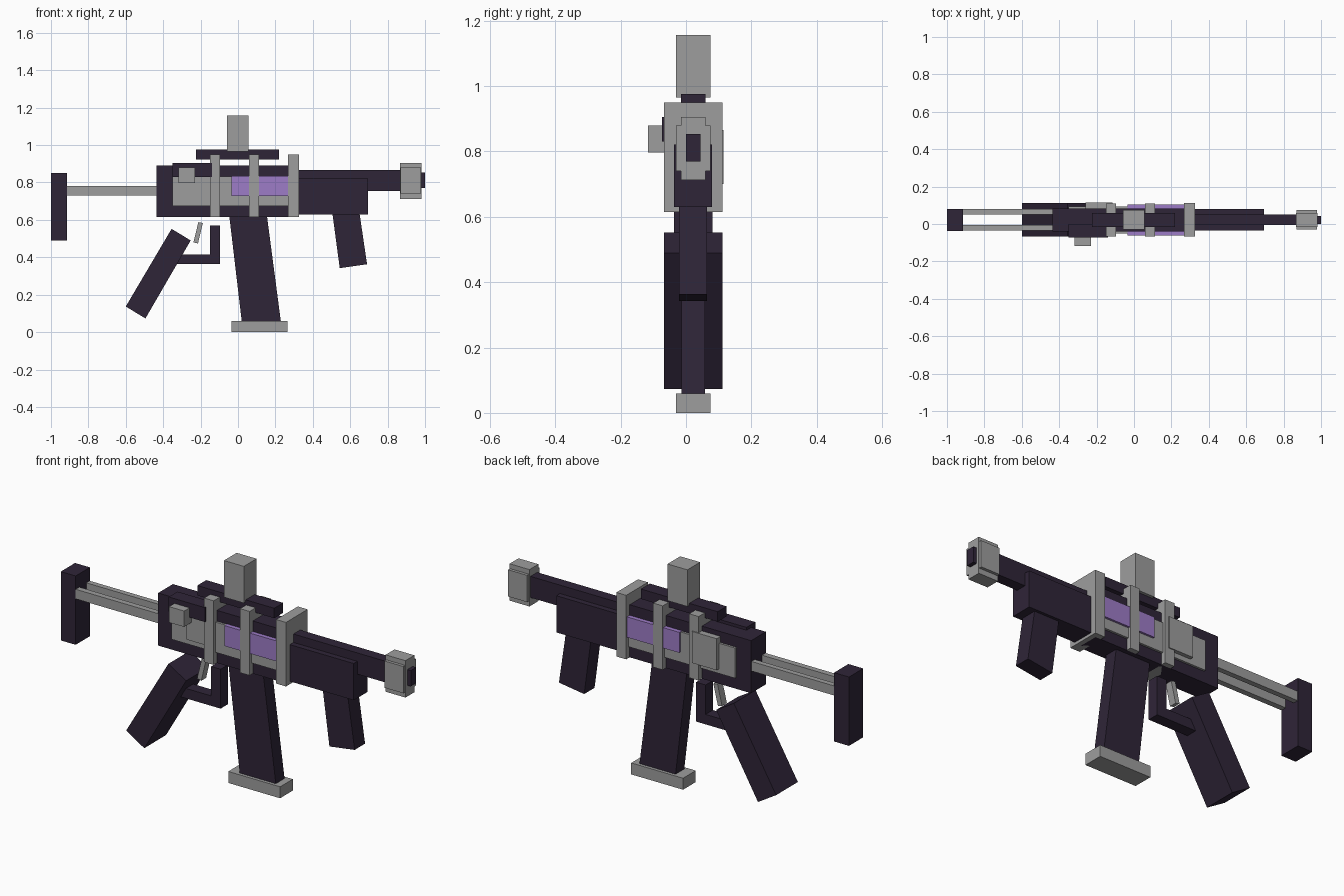
import bpy
import bmesh

cube = bpy.data.objects.get("Cube")
if cube:
    bpy.data.objects.remove(cube, do_unlink=True)


def material(name, color):
    mat = bpy.data.materials.new(name)
    mat.use_nodes = True
    mat.diffuse_color = color
    mat.node_tree.nodes["Principled BSDF"].inputs["Base Color"].default_value = color
    return mat


dark = material("dark plum", (0.028, 0.018, 0.039, 1))
grey = material("grey metal", (0.34, 0.34, 0.34, 1))
purple = material("purple glow", (0.34, 0.20, 0.57, 1))

MID = 0.022  # centre plane of the whole assembly


def prism(name, profile, y, mat):
    """Extrude an x-z outline between the two y values."""
    bm = bmesh.new()
    face = bm.faces.new([bm.verts.new((px, y[0], pz)) for px, pz in profile])
    side = bmesh.ops.extrude_face_region(bm, geom=[face])["geom"]
    verts = [v for v in side if isinstance(v, bmesh.types.BMVert)]
    bmesh.ops.translate(bm, verts=verts, vec=(0, y[1] - y[0], 0))
    bmesh.ops.recalc_face_normals(bm, faces=bm.faces)
    mesh = bpy.data.meshes.new(name)
    bm.to_mesh(mesh)
    bm.free()
    mesh.materials.append(mat)
    obj = bpy.data.objects.new(name, mesh)
    bpy.context.collection.objects.link(obj)
    return obj


def span(width):
    return MID - width / 2, MID + width / 2


def box(name, x, z, y, mat):
    outline = [(x[0], z[0]), (x[1], z[0]), (x[1], z[1]), (x[0], z[1])]
    return prism(name, outline, y, mat)


# Stock
box("stock_plate", (-1, -0.914), (0.49, 0.85), span(0.118), dark)
for name, y in (("right", (-0.036, -0.006)), ("left", (0.052, 0.08))):
    box("stock_rail_" + name, (-0.95, -0.40), (0.73, 0.78), y, grey)

# Receiver, handguard and barrel
box("receiver", (-0.435, 0.30), (0.615, 0.89), span(0.122), dark)
box("handguard", (0.28, 0.695), (0.63, 0.822), span(0.116), dark)
box("barrel", (0.28, 0.90), (0.755, 0.866), span(0.056), dark)
box("muzzle_core", (0.865, 0.98), (0.712, 0.905), span(0.074), grey)
box("muzzle_sleeve", (0.868, 0.978), (0.74, 0.88), span(0.105), grey)
box("muzzle_bore", (0.95, 1.0), (0.77, 0.853), span(0.044), dark)

# Side plates and energy cell
box("side_plates", (-0.35, 0.28), (0.675, 0.833), span(0.145), grey)
box("ejection_plate", (-0.258, -0.115), (0.70, 0.865), (-0.056, 0.115), grey)
box("energy_cell", (-0.035, 0.28), (0.728, 0.835), span(0.167), purple)
box("side_cover", (-0.35, -0.14), (0.83, 0.905), (-0.073, 0.0), dark)
box("charging_handle", (-0.317, -0.23), (0.797, 0.88), (-0.117, -0.03), grey)

# Bands around the receiver
for name, x, width in (("rear", (-0.15, -0.095), 0.175),
                       ("middle", (0.058, 0.113), 0.175),
                       ("front", (0.268, 0.325), 0.179)):
    box(name + "_band", x, (0.615, 0.95), span(width), grey)

# Top rail and sight
box("top_rail", (-0.225, 0.22), (0.924, 0.976), span(0.074), dark)
box("sight", (-0.06, 0.055), (0.965, 1.157), span(0.105), grey)

# Magazine
prism("magazine", [(-0.05, 0.65), (0.151, 0.65), (0.23, 0.05), (0.021, 0.05)],
      span(0.072), dark)
box("magazine_base", (-0.035, 0.265), (0, 0.06), span(0.105), grey)

# Grips
prism("fore_grip", [(0.504, 0.64), (0.649, 0.64), (0.69, 0.363), (0.544, 0.342)],
      span(0.086), dark)
prism("rear_grip", [(-0.355, 0.552), (-0.253, 0.49), (-0.495, 0.073), (-0.6, 0.137)],
      span(0.18), dark)

# Trigger and its guard
prism("trigger_guard", [(-0.335, 0.364), (-0.095, 0.364), (-0.095, 0.57),
                        (-0.15, 0.57), (-0.15, 0.416), (-0.335, 0.416)],
      span(0.06), dark)
prism("trigger", [(-0.212, 0.588), (-0.188, 0.583), (-0.214, 0.474), (-0.238, 0.48)],
      span(0.04), grey)
